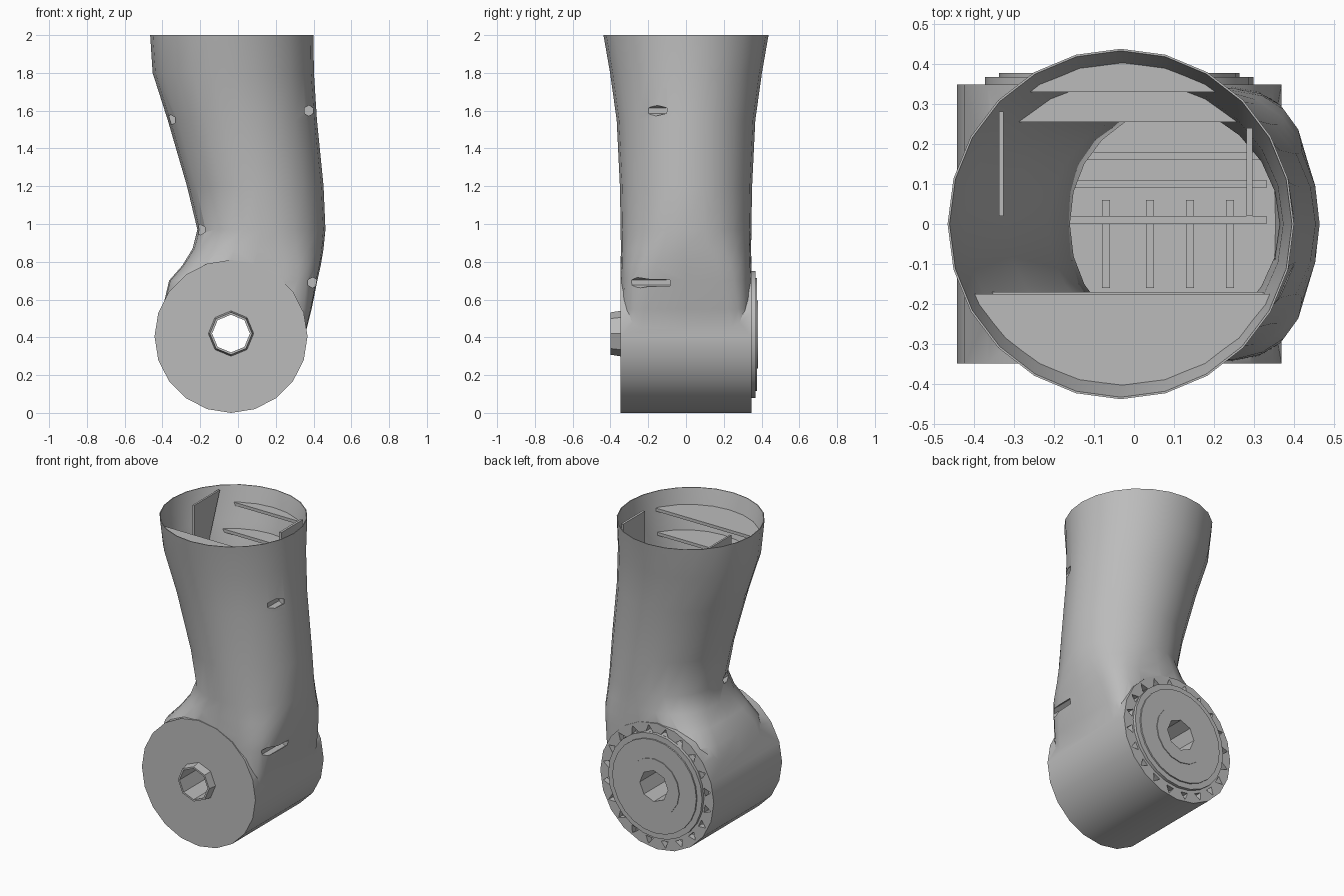
import bpy, bmesh, math
from mathutils import Matrix, Vector

if "Cube" in bpy.data.objects:
    bpy.data.objects.remove(bpy.data.objects["Cube"])

grey = bpy.data.materials.new("light_grey")
grey.diffuse_color = (0.5, 0.5, 0.5, 1)
grey.use_nodes = True
grey.node_tree.nodes["Principled BSDF"].inputs["Base Color"].default_value = grey.diffuse_color

HX, HZ = -0.037, 0.405   # hub axis

# z, left x, right x, half depth, superellipse power
SECTIONS = [
    (0.41, -0.40, 0.355, 0.347, 8.0), (0.55, -0.40, 0.39, 0.347, 6.0),
    (0.70, -0.365, 0.42, 0.347, 4.5), (0.78, -0.295, 0.438, 0.346, 3.6),
    (0.87, -0.24, 0.453, 0.345, 2.6), (0.97, -0.215, 0.463, 0.346, 2.1),
    (1.20, -0.27, 0.453, 0.35, 2.0), (1.55, -0.372, 0.418, 0.367, 2.0),
    (1.80, -0.452, 0.402, 0.402, 2.0), (2.00, -0.465, 0.399, 0.437, 2.0)]


def section_at(z):
    for a, b in zip(SECTIONS, SECTIONS[1:]):
        if z <= b[0]:
            t = (z - a[0]) / (b[0] - a[0])
            return [p + (q - p) * t for p, q in zip(a, b)]
    return list(SECTIONS[-1])


def ring_point(s, ang, inset=0.0):
    z, xl, xr, h, p = s
    c, d = math.cos(ang), math.sin(ang)
    f = lambda v: math.copysign(abs(v) ** (2 / p), v)
    return Vector(((xl + xr) / 2 + ((xr - xl) / 2 - inset) * f(c),
                   (h - inset) * f(d), z))


def make(name, bm):
    bmesh.ops.recalc_face_normals(bm, faces=bm.faces[:])
    me = bpy.data.meshes.new(name)
    bm.to_mesh(me)
    bm.free()
    me.materials.append(grey)
    ob = bpy.data.objects.new(name, me)
    bpy.context.collection.objects.link(ob)
    return ob


def loft(name, rings):
    bm = bmesh.new()
    rows = [[bm.verts.new(p) for p in r] for r in rings]
    n = len(rows[0])
    for a, b in zip(rows, rows[1:]):
        for i in range(n):
            j = (i + 1) % n
            bm.faces.new((a[i], a[j], b[j], b[i]))
    bm.faces.new(rows[0][::-1])
    bm.faces.new(rows[-1])
    return make(name, bm)


def circle_y(x, z, r, y, n):
    # first vertex points straight down
    return [Vector((x + r * math.sin(2 * math.pi * i / n), y,
                    z - r * math.cos(2 * math.pi * i / n))) for i in range(n)]


def cyl_y(name, x, z, r0, r1, y0, y1, n):
    return loft(name, [circle_y(x, z, r0, y0, n), circle_y(x, z, r1, y1, n)])


def boolean(ob, cutter, op):
    m = ob.modifiers.new("bool", 'BOOLEAN')
    m.operation, m.solver, m.object = op, 'EXACT', cutter
    bpy.context.view_layer.objects.active = ob
    bpy.ops.object.modifier_apply(modifier=m.name)
    bpy.data.objects.remove(cutter)


def smooth(ob, deg=32):
    bpy.ops.object.select_all(action='DESELECT')
    ob.select_set(True)
    bpy.context.view_layer.objects.active = ob
    bpy.ops.object.shade_smooth_by_angle(angle=math.radians(deg))


N = 24
ANG = [2 * math.pi * i / N for i in range(N)]

# bent tube joined to the hub barrel
body = loft("arm_shell", [[ring_point(s, a) for a in ANG] for s in SECTIONS])
boolean(body, cyl_y("hub", HX, HZ, 0.405, 0.405, -0.348, 0.348, 20), 'UNION')

# hollow interior, thin at the open top
inner = []
for z in (0.64, 0.78, 0.87, 0.97, 1.2, 1.55, 1.8, 2.0):
    s = section_at(z)
    inner.append([ring_point(s, a, 0.005 + 0.05 * min(1, (2 - z) / 0.4)) for a in ANG])
inner.append([p + Vector((0, 0, 0.1)) for p in inner[-1]])
boolean(body, loft("interior_cutter", inner), 'DIFFERENCE')

# axle bore and the screw recesses on the two side edges
boolean(body, cyl_y("bore_cutter", HX, HZ + 0.015, 0.1, 0.1, -0.6, 0.6, 8), 'DIFFERENCE')
for x, z in ((-0.357, 1.55), (0.375, 1.6), (-0.2, 0.97), (0.395, 0.69)):
    boolean(body, cyl_y("screw_cutter", x, z, 0.028, 0.028, -0.6, -0.085, 6), 'DIFFERENCE')

# ring of triangular pockets round the back face
bm = bmesh.new()
for i in range(20):
    a = 2 * math.pi * (i + 0.5) / 20
    pos = Vector((HX + 0.358 * math.sin(a), 0.345, HZ + 0.358 * math.cos(a)))
    mat = Matrix.Translation(pos) @ Matrix.Rotation(a, 4, 'Y') @ Matrix.Rotation(math.pi / 2, 4, 'X')
    bmesh.ops.create_cone(bm, cap_ends=True, segments=3, radius1=0.03,
                          radius2=0.03, depth=0.07, matrix=mat)
boolean(body, make("pocket_cutter", bm), 'DIFFERENCE')
smooth(body)


# flat rings turned about the hub axis
def hub_ring(name, r_out, r_in, y0, y1, n, z=HZ + 0.01, r_end=None):
    ob = cyl_y(name, HX, z, r_out if r_end is None else r_end, r_out, y0, y1, n)
    boolean(ob, cyl_y("ring_cutter", HX, HZ + 0.015, r_in, r_in, -0.6, 0.6, 8), 'DIFFERENCE')
    smooth(ob)


hub_ring("front_collar", 0.123, 0.1, -0.40, -0.33, 8, HZ + 0.015, 0.112)
hub_ring("back_disc", 0.335, 0.1, 0.33, 0.367, 24)
hub_ring("back_inner_disc", 0.30, 0.1, 0.36, 0.376, 24)
hub_ring("back_boss", 0.18, 0.1, 0.37, 0.381, 16)


# crescent stiffening ribs inside the front and back walls
def rib(name, z, y_edge, t=0.02):
    s = section_at(z)
    a0 = math.asin(y_edge / (s[3] - 0.02))
    a1 = math.pi - a0
    if y_edge < 0:
        a1 = -math.pi - a0
    pts = [ring_point(s, a0 + (a1 - a0) * i / 12, 0.02 if z < 1.85 else 0.008) for i in range(13)]
    loft(name, [pts, [p + Vector((0, 0, t)) for p in pts]])


for z in (0.95, 1.2, 1.4, 1.58, 1.73, 1.88):
    rib("front_rib", z, -0.17)
    rib("back_rib", z, 0.32 if z > 1.8 else 0.255)


# upright plates, optionally tapering in depth towards the bottom
def plate(name, x0, x1, y0, y1, z0, z1, y_low=None):
    yb = y1 if y_low is None else y_low
    loft(name, [[Vector(p) for p in ((x0, y0, z), (x1, y0, z), (x1, y, z), (x0, y, z))]
                for z, y in ((z0, yb), (z1, y1))])


plate("left_panel", -0.337, -0.325, 0.02, 0.28, 1.62, 1.98, 0.14)
plate("right_panel", 0.28, 0.295, 0.02, 0.24, 1.45, 1.97, 0.18)
for y in (0.0, 0.09, 0.16):
    plate("floor_slat", -0.17, 0.33, y, y + 0.02, 0.62, 0.8)
for x in (-0.08, 0.03, 0.13, 0.23):
    plate("floor_post", x, x + 0.02, -0.16, 0.06, 0.62, 0.76)
